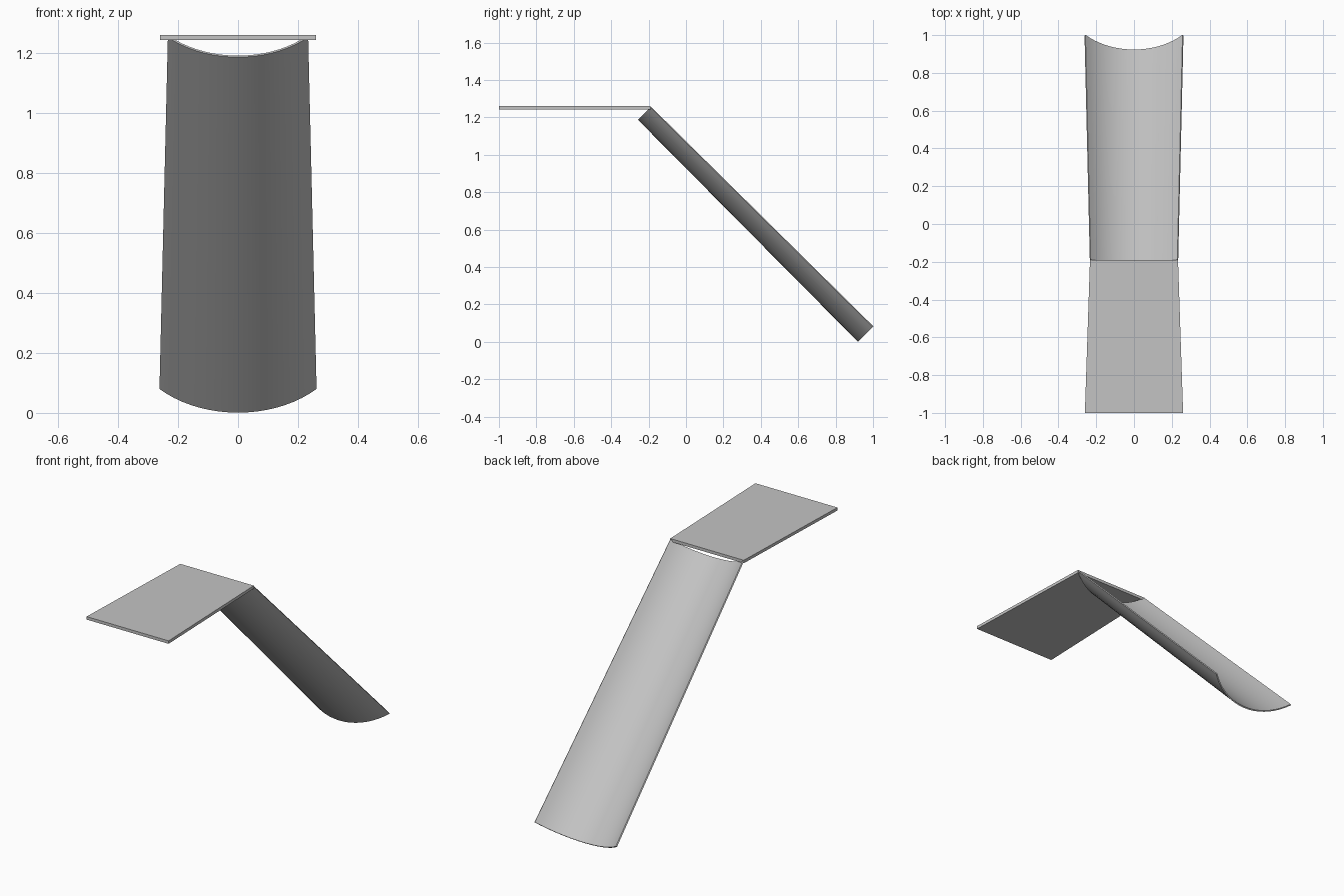
import bpy
import math
from mathutils import Vector

cube = bpy.data.objects.get("Cube")
if cube:
    bpy.data.objects.remove(cube)

grey = bpy.data.materials.new("light grey")
grey.use_nodes = True
colour = (0.55, 0.55, 0.55, 1)
grey.diffuse_color = colour
grey.node_tree.nodes["Principled BSDF"].inputs["Base Color"].default_value = colour


def loft(name, start, end):
    """Join two matching closed outlines into a capped solid."""
    n = len(start)
    faces = [(i, (i + 1) % n, n + (i + 1) % n, n + i) for i in range(n)]
    faces += [tuple(reversed(range(n))), tuple(range(n, 2 * n))]
    mesh = bpy.data.meshes.new(name)
    mesh.from_pydata(start + end, [], faces)
    mesh.materials.append(grey)
    obj = bpy.data.objects.new(name, mesh)
    bpy.context.collection.objects.link(obj)
    bpy.ops.object.select_all(action="DESELECT")
    obj.select_set(True)
    bpy.context.view_layer.objects.active = obj
    bpy.ops.object.mode_set(mode="EDIT")
    bpy.ops.mesh.select_all(action="SELECT")
    bpy.ops.mesh.normals_make_consistent(inside=False)
    bpy.ops.object.mode_set(mode="OBJECT")
    return obj


# Flat tapered platform
def slab_end(y, half):
    low, high = 1.243, 1.26
    return [Vector((x, y, z)) for x, z in
            ((-half, low), (half, low), (half, high), (-half, high))]


loft("platform", slab_end(-1, 0.26), slab_end(-0.19, 0.233))

# Thin curved chute sloping down to the back
SEGMENTS = 18
THICKNESS = 0.007
down = Vector((0, -1, -1)).normalized()


def chute_end(rim, half, depth):
    """Crescent outline square to the slope: outer arc, then inner arc back."""
    radius = (half ** 2 + depth ** 2) / (2 * depth)
    sweep = math.asin(half / radius)
    angles = [sweep * (2 * i / SEGMENTS - 1) for i in range(SEGMENTS + 1)]

    def arc(r, order):
        return [rim + Vector((r * math.sin(a), 0, 0))
                + down * (r * math.cos(a) - radius + depth) for a in order]

    return arc(radius, angles) + arc(radius - THICKNESS, reversed(angles))


chute = loft("chute",
             chute_end(Vector((0, -0.19, 1.253)), 0.234, 0.094),
             chute_end(Vector((0, 0.998, 0.08)), 0.262, 0.112))
bpy.ops.object.shade_smooth_by_angle(angle=math.radians(30))
